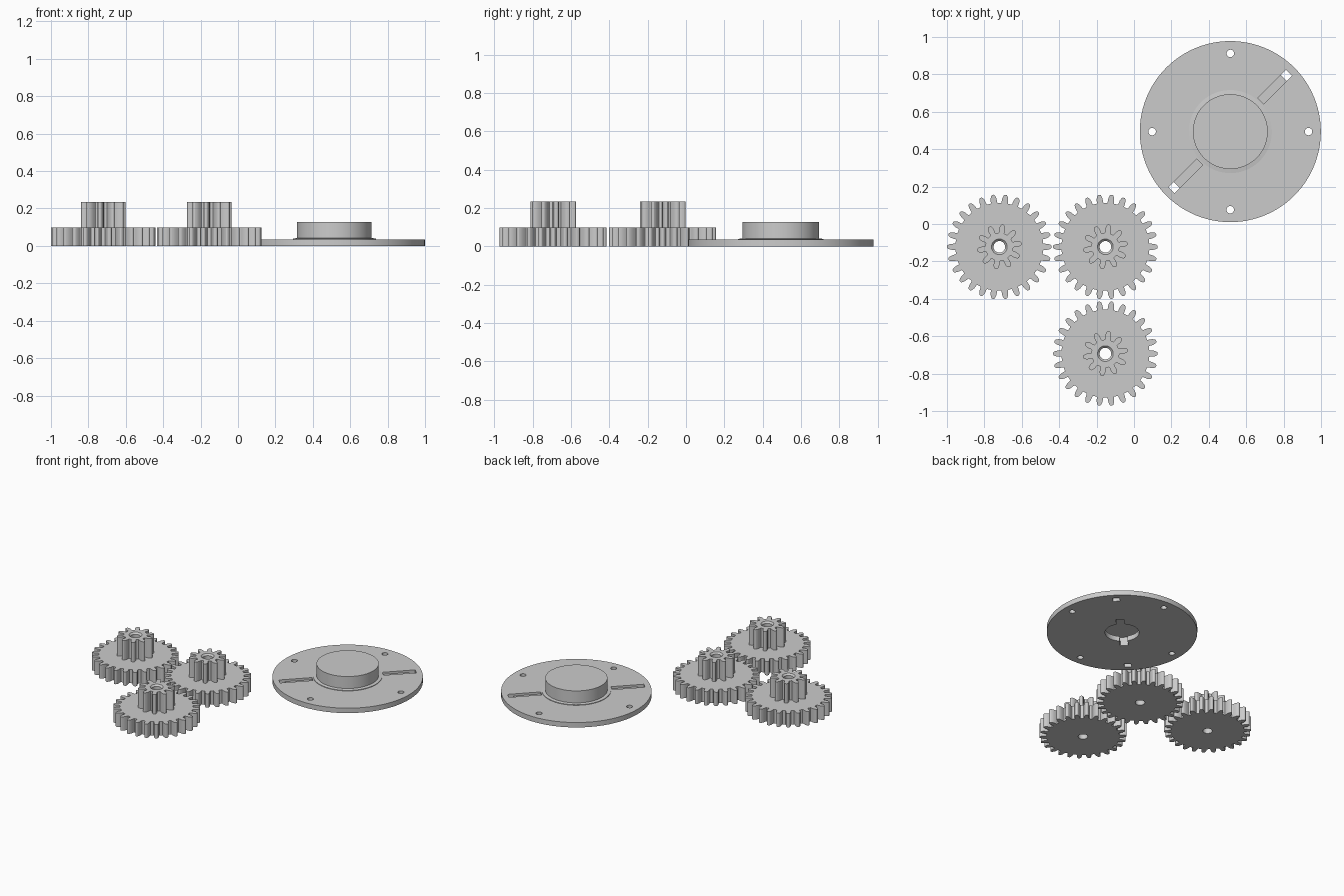
import bpy, bmesh, math
from mathutils import Matrix, Vector

if "Cube" in bpy.data.objects:
    bpy.data.objects.remove(bpy.data.objects["Cube"])

grey = bpy.data.materials.new("light grey")
grey.diffuse_color = (0.6, 0.6, 0.6, 1)
grey.use_nodes = True
grey.node_tree.nodes["Principled BSDF"].inputs["Base Color"].default_value = grey.diffuse_color


def make(name, bm):
    bmesh.ops.recalc_face_normals(bm, faces=bm.faces)
    me = bpy.data.meshes.new(name)
    bm.to_mesh(me)
    bm.free()
    me.materials.append(grey)
    ob = bpy.data.objects.new(name, me)
    bpy.context.collection.objects.link(ob)
    return ob


def prism(name, outline, z0, z1):
    """Extrude a closed 2D outline from z0 to z1."""
    bm = bmesh.new()
    face = bm.faces.new([bm.verts.new((x, y, z0)) for x, y in outline])
    ext = bmesh.ops.extrude_face_region(bm, geom=[face])["geom"]
    top = [v for v in ext if isinstance(v, bmesh.types.BMVert)]
    bmesh.ops.translate(bm, verts=top, vec=(0, 0, z1 - z0))
    return make(name, bm)


def lathe(name, profile, n, centre=(0, 0)):
    """Stack of circles (radius, z) closed at both ends."""
    bm = bmesh.new()
    rings = [[bm.verts.new((centre[0] + r * math.cos(math.tau * i / n),
                            centre[1] + r * math.sin(math.tau * i / n), z))
              for i in range(n)] for r, z in profile]
    for a, b in zip(rings, rings[1:]):
        for i in range(n):
            bm.faces.new((a[i], a[(i + 1) % n], b[(i + 1) % n], b[i]))
    bm.faces.new(rings[0])
    bm.faces.new(rings[-1])
    return make(name, bm)


def bar(name, u0, u1, width, z0, z1):
    """Box along the 45 degree diagonal."""
    h = width / 2
    rot = Matrix.Rotation(math.radians(45), 2)
    return prism(name, [rot @ Vector(p) for p in ((u0, -h), (u1, -h), (u1, h), (u0, h))], z0, z1)


def combine(ob, other, op):
    """Apply a boolean and drop the helper object."""
    mod = ob.modifiers.new(op, 'BOOLEAN')
    mod.operation, mod.solver, mod.object = op, 'EXACT', other
    me = bpy.data.meshes.new_from_object(ob.evaluated_get(bpy.context.evaluated_depsgraph_get()))
    ob.modifiers.clear()
    ob.data = me
    bpy.data.objects.remove(other)


def smooth(ob):
    bpy.ops.object.select_all(action='DESELECT')
    ob.select_set(True)
    bpy.context.view_layer.objects.active = ob
    bpy.ops.object.shade_smooth_by_angle(angle=math.radians(25))


def gear_outline(teeth, module, phase):
    """Rounded teeth: (radius in modules from pitch circle, half width in pitches)."""
    flank = [(-1.25, .33), (-1.1, .29), (-.6, .275), (0, .245), (.5, .19), (.85, .13), (1, .06)]
    pts = []
    for t in range(teeth):
        for side, row in ((-1, flank), (1, flank[::-1])):
            for dr, w in row:
                r = module * (teeth / 2 + dr)
                a = math.radians(phase) + math.tau * (t + side * w) / teeth
                pts.append((r * math.cos(a), r * math.sin(a)))
    return pts


# Compound gear: wide wheel, small pinion, countersunk bore
gear = prism("gear_left", gear_outline(26, .02, 0), 0, .098)
combine(gear, prism("pinion", gear_outline(10, .02, 9), .05, .235), 'UNION')
combine(gear, lathe("bore", [(.031, -.1), (.031, .224), (.044, .237), (.044, .3)], 32), 'DIFFERENCE')
smooth(gear)
gear.location = (-.72, -.122, 0)
for name, x, y in (("gear_middle", -.153, -.122), ("gear_front", -.153, -.693)):
    twin = gear.copy()
    twin.data = gear.data.copy()
    twin.name = name
    twin.location = (x, y, 0)
    bpy.context.collection.objects.link(twin)

# Round plate with a low collar and central boss
plate = lathe("plate", [(.484, 0), (.484, .035), (.222, .035), (.222, .039),
                        (.2, .042), (.2, .127)], 96)

# Four screw holes near the rim
for k in range(4):
    a = k * math.pi / 2
    c = (.418 * math.cos(a), .418 * math.sin(a))
    combine(plate, lathe("screw_hole", [(.02, -.1), (.02, .1)], 24, c), 'DIFFERENCE')

# Two diagonal grooves, each ending in a through slot
for s in (-1, 1):
    combine(plate, bar("groove", s * .23, s * .43, .045, .02, .1), 'DIFFERENCE')
    combine(plate, bar("slot", s * .405, s * .445, .045, -.1, .1), 'DIFFERENCE')

# Keyed opening underneath with a shallow chamber
combine(plate, lathe("opening", [(.11, -.1), (.11, .05)], 48), 'DIFFERENCE')
combine(plate, bar("key_notch", -.168, .168, .052, -.1, .05), 'DIFFERENCE')
combine(plate, lathe("chamber", [(.175, .035), (.175, .066)], 48), 'DIFFERENCE')
smooth(plate)
plate.location = (.515, .494, 0)
